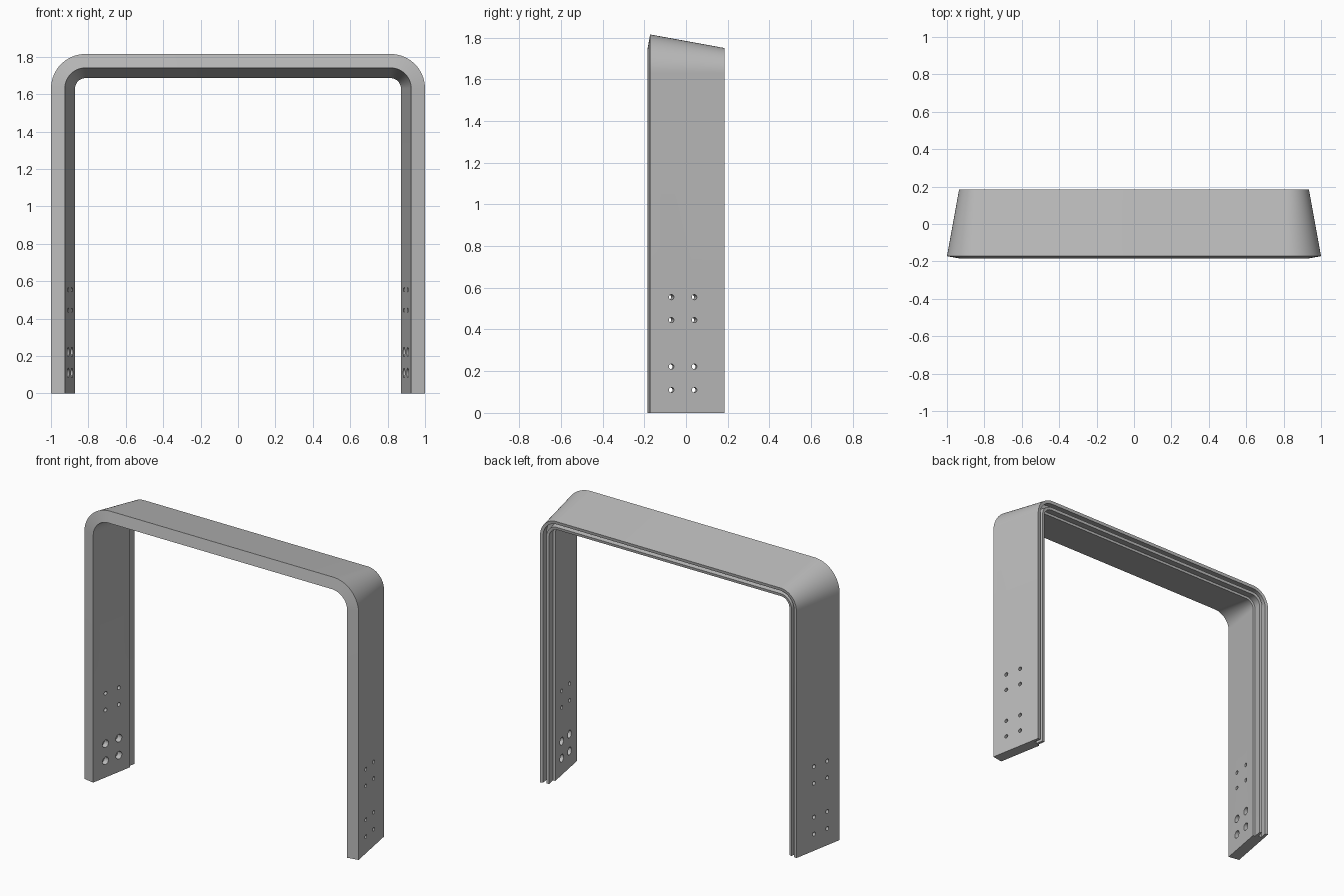
import bpy, bmesh
from math import sin, cos, pi, atan2, radians
from mathutils import Vector, Matrix

cube = bpy.data.objects.get("Cube")
if cube:
    bpy.data.objects.remove(cube, do_unlink=True)

FRONT_Y, THICK, DEPTH = -0.172, 0.075, 0.363
TILT = atan2(0.065, 0.357)
RADIUS, ARC_X, ARC_Z, STEPS = 0.185, 0.815, 1.63, 18

grey = bpy.data.materials.new("light_grey")
grey.use_nodes = True
colour = (0.5, 0.5, 0.5, 1)
grey.diffuse_color = colour
grey.node_tree.nodes["Principled BSDF"].inputs["Base Color"].default_value = colour


def make_object(name, bm):
    bmesh.ops.recalc_face_normals(bm, faces=bm.faces)
    mesh = bpy.data.meshes.new(name)
    bm.to_mesh(mesh)
    bm.free()
    obj = bpy.data.objects.new(name, mesh)
    bpy.context.collection.objects.link(obj)
    mesh.materials.append(grey)
    return obj


# Cross-section of the band: (thickness, depth), with a rear groove and stepped lip
section = [(0, 0), (THICK, 0), (THICK, 0.308), (0.06, 0.308), (0.06, DEPTH),
           (0.042, DEPTH), (0.042, 0.315), (0.02, 0.315), (0.02, DEPTH), (0, DEPTH)]


def ring(u, v):
    """Arch-shaped path followed by one point of the section."""
    inset = u * cos(TILT) + v * sin(TILT)
    y = FRONT_Y - u * sin(TILT) + v * cos(TILT)
    r = RADIUS - inset
    half = [(ARC_X + r, 0)]
    for i in range(STEPS + 1):
        a = pi / 2 * i / STEPS
        half.append((ARC_X + r * cos(a), ARC_Z + r * sin(a)))
    path = half + [(-x, z) for x, z in reversed(half)]
    return [(x, y, z) for x, z in path]


# Tapered arch
bm = bmesh.new()
rails = [[bm.verts.new(p) for p in ring(u, v)] for u, v in section]
for i, rail in enumerate(rails):
    other = rails[(i + 1) % len(rails)]
    for j in range(len(rail) - 1):
        bm.faces.new((rail[j], rail[j + 1], other[j + 1], other[j]))
for end in (0, -1):
    bm.faces.new([rail[end] for rail in rails])
arch = make_object("arch_frame", bm)


# Bolt holes, square to the sloping legs; the lower four are counterbored inside
def add_bore(bm, side, y, z, radius, start, end):
    normal = Vector((side * cos(TILT), sin(TILT), 0))
    surface = Vector((side * (1 - (y - FRONT_Y) * sin(TILT) / cos(TILT)), y, z))
    turn = Vector((0, 0, 1)).rotation_difference(normal).to_matrix().to_4x4()
    centre = surface - normal * (start + end) / 2
    bmesh.ops.create_cone(bm, cap_ends=True, segments=24, radius1=radius,
                          radius2=radius, depth=end - start,
                          matrix=Matrix.Translation(centre) @ turn)


through, counter = bmesh.new(), bmesh.new()
for side in (1, -1):
    for y in (-0.07, 0.04):
        for z in (0.11, 0.222, 0.445, 0.555):
            add_bore(through, side, y, z, 0.0125, -0.03, THICK + 0.03)
            if z < 0.3:
                add_bore(counter, side, y, z, 0.025, 0.04, THICK + 0.03)
cutters = [make_object("through_hole_cutter", through),
           make_object("counterbore_cutter", counter)]
for cutter in cutters:
    cutter.hide_render = True
    mod = arch.modifiers.new(cutter.name, 'BOOLEAN')
    mod.operation = 'DIFFERENCE'
    mod.solver = 'EXACT'
    mod.object = cutter

# Bake the holes and discard the cutters
bpy.context.view_layer.update()
graph = bpy.context.evaluated_depsgraph_get()
arch_mesh = bpy.data.meshes.new_from_object(arch.evaluated_get(graph))
arch.modifiers.clear()
arch.data = arch_mesh
for cutter in cutters:
    bpy.data.objects.remove(cutter, do_unlink=True)

bpy.ops.object.select_all(action='DESELECT')
arch.select_set(True)
bpy.context.view_layer.objects.active = arch
bpy.ops.object.shade_smooth_by_angle(angle=radians(30))
